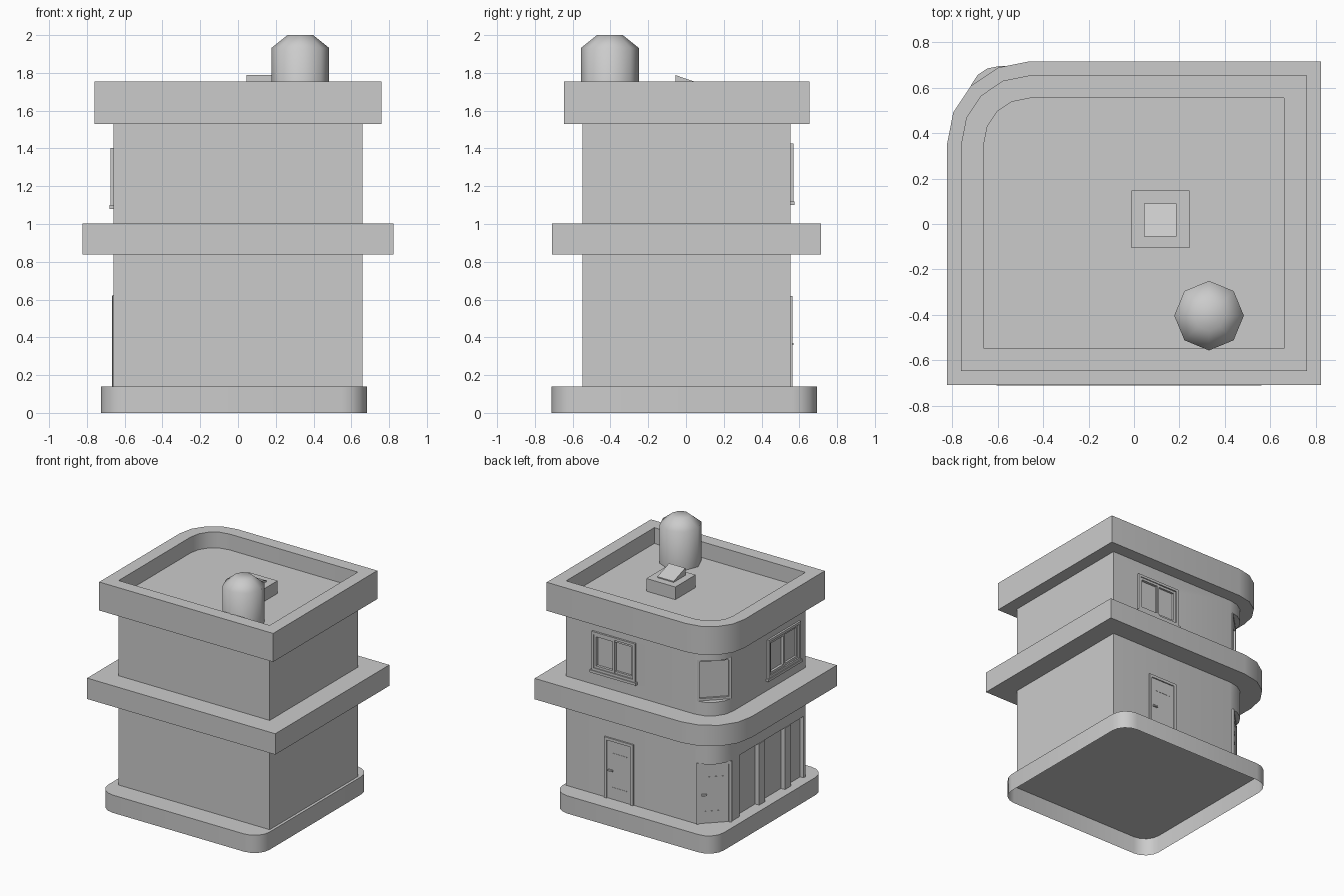
import bpy, bmesh, math
from mathutils import Matrix, Vector

if "Cube" in bpy.data.objects:
    bpy.data.objects.remove(bpy.data.objects["Cube"])


def finish(name, bm, angle=30):
    mesh = bpy.data.meshes.new(name)
    bmesh.ops.recalc_face_normals(bm, faces=bm.faces[:])
    bm.to_mesh(mesh)
    bm.free()
    ob = bpy.data.objects.new(name, mesh)
    bpy.context.collection.objects.link(ob)
    smooth(ob, angle)
    return ob


def activate(ob):
    bpy.ops.object.select_all(action='DESELECT')
    ob.select_set(True)
    bpy.context.view_layer.objects.active = ob


def smooth(ob, angle=30):
    activate(ob)
    bpy.ops.object.shade_smooth_by_angle(angle=math.radians(angle))


def loft(name, rings, angle=30, cap_start=True, cap_end=True):
    """Skin a list of (outline, z) rings."""
    bm = bmesh.new()
    loops = [[bm.verts.new((x, y, z)) for x, y in pts] for pts, z in rings]
    n = len(loops[0])
    for a, b in zip(loops, loops[1:]):
        for i in range(n):
            j = (i + 1) % n
            bm.faces.new((a[i], a[j], b[j], b[i]))
    if cap_start:
        bm.faces.new(loops[0])
    if cap_end:
        bm.faces.new(loops[-1])
    return finish(name, bm, angle)


def arc(cx, cy, r, a0, a1, n=4):
    return [(cx + r * math.cos(math.radians(a0 + (a1 - a0) * i / n)),
             cy + r * math.sin(math.radians(a0 + (a1 - a0) * i / n))) for i in range(n + 1)]


def plan(d):
    """Building outline grown by d: three square corners, one round corner."""
    return [(-0.66 - d, -0.547 - d), (0.66 + d, -0.547 - d), (0.66 + d, 0.553 + d)] + \
        arc(-0.46, 0.353, 0.2 + d, 90, 180)


# walls: origin, direction along the wall, outward direction
S = math.sqrt(0.5)
BACK = (Vector((0, 0.553, 0)), Vector((1, 0, 0)), Vector((0, 1, 0)))
LEFT = (Vector((-0.66, 0, 0)), Vector((0, 1, 0)), Vector((-1, 0, 0)))
CORNER = (Vector((-0.46 - 0.152 * S, 0.353 + 0.152 * S, 0)), Vector((S, S, 0)), Vector((-S, S, 0)))


def box(name, wall, u, n, z):
    o, ud, nd = wall
    bm = bmesh.new()
    bmesh.ops.create_cube(bm, size=1)
    for v in bm.verts:
        c = v.co + Vector((0.5, 0.5, 0.5))
        v.co = o + ud * (u[0] + (u[1] - u[0]) * c.x) + nd * (n[0] + (n[1] - n[0]) * c.y) \
            + Vector((0, 0, z[0] + (z[1] - z[0]) * c.z))
    return finish(name, bm)


def carve(ob, *args):
    cut = box("cutter", *args)
    cut.hide_render = True
    m = ob.modifiers.new("cut", 'BOOLEAN')
    m.object, m.operation, m.solver = cut, 'DIFFERENCE', 'EXACT'
    activate(ob)
    bpy.ops.object.modifier_apply(modifier=m.name)
    bpy.data.objects.remove(cut)
    smooth(ob)


def frame(name, wall, u, n, z, t, bottom=True):
    box(name + "_side_a", wall, (u[0], u[0] + t), n, z)
    box(name + "_side_b", wall, (u[1] - t, u[1]), n, z)
    box(name + "_top", wall, (u[0] + t, u[1] - t), n, (z[1] - t, z[1]))
    if bottom:
        box(name + "_bottom", wall, (u[0] + t, u[1] - t), n, (z[0], z[0] + t))


def window(name, wall, u, z):
    frame(name + "_frame", wall, u, (-0.02, 0.015), z, 0.02)
    mid = (u[0] + u[1]) / 2
    frame(name + "_sash_a", wall, (u[0] + 0.02, mid + 0.01), (-0.02, 0.004), (z[0] + 0.02, z[1] - 0.02), 0.018)
    frame(name + "_sash_b", wall, (mid - 0.01, u[1] - 0.02), (-0.02, 0.008), (z[0] + 0.02, z[1] - 0.02), 0.018)
    box(name + "_glass", wall, (u[0] + 0.03, u[1] - 0.03), (-0.02, -0.012), (z[0] + 0.03, z[1] - 0.03))
    box(name + "_sill", wall, (u[0] - 0.012, u[1] + 0.012), (-0.02, 0.021), (z[0] - 0.02, z[0]))


def door(name, wall, u, z):
    frame(name + "_frame", wall, u, (-0.02, 0.012), z, 0.022, False)
    box(name + "_leaf", wall, (u[0] + 0.022, u[1] - 0.022), (-0.02, 0.003), (z[0], z[1] - 0.022))
    zh = 0.365
    box(name + "_handle", wall, (u[1] - 0.075, u[1] - 0.035), (0.003, 0.016), (zh - 0.006, zh + 0.006))
    for k, zz in enumerate((z[0] + 0.09, z[1] - 0.12)):
        box(f"{name}_groove_{k}", wall, (u[0] + 0.06, u[1] - 0.06), (0.002, 0.005), (zz, zz + 0.005))


# base plinth, open underneath
x0, x1, y0, y1, r = -0.725, 0.682, -0.711, 0.694, 0.13
foot = arc(x1 - r, y0 + r, r, -90, 0) + arc(x1 - r, y1 - r, r, 0, 90) + \
    arc(x0 + r, y1 - r, r, 90, 180) + arc(x0 + r, y0 + r, r, 180, 270)
loft("base_plinth", [(foot, 0), (foot, 0.14)], cap_start=False)

# storeys, slab between them, roof with parapet
lower = loft("lower_storey", [(plan(0), 0.14), (plan(0), 0.84)])
upper = loft("upper_storey", [(plan(0), 1.0), (plan(0), 1.53)])
loft("floor_slab", [(plan(0.162), 0.838), (plan(0.162), 1.003)])
loft("roof_parapet", [(plan(0.1), 1.53), (plan(0.1), 1.755), (plan(0), 1.755), (plan(0), 1.63)])

# openings
carve(upper, CORNER, (-0.125, 0.125), (-0.01, 0.2), (1.11, 1.435))
carve(lower, CORNER, (-0.128, 0.128), (-0.005, 0.2), (0.1, 0.62))
carve(lower, LEFT, (-0.525, 0.275), (-0.03, 0.1), (0.1, 0.625))
carve(upper, BACK, (0.06, 0.42), (-0.02, 0.1), (1.13, 1.41))
carve(upper, LEFT, (-0.46, -0.08), (-0.02, 0.1), (1.11, 1.39))

# windows and doors
window("back_window", BACK, (0.05, 0.43), (1.12, 1.425))
window("left_window", LEFT, (-0.47, -0.07), (1.10, 1.403))
frame("corner_window_frame", CORNER, (-0.125, 0.125), (-0.02, 0.006), (1.11, 1.435), 0.018)
door("back_door", BACK, (0.068, 0.322), (0.14, 0.62))
door("corner_door", CORNER, (-0.128, 0.128), (0.14, 0.62))

# shopfront posts on the left side
for i, c in enumerate((0.0, -0.322)):
    box(f"shopfront_post_{i}", LEFT, (c - 0.036, c + 0.036), (-0.03, 0.005), (0.14, 0.625))

# roof hatch box with sloped cap
WORLD = (Vector((0, 0, 0)), Vector((1, 0, 0)), Vector((0, 1, 0)))
box("hatch_box", WORLD, (-0.01, 0.243), (-0.105, 0.147), (1.62, 1.73))
cap = box("hatch_cap", WORLD, (0.045, 0.187), (-0.055, 0.09), (1.725, 1.788))
for v in cap.data.vertices:
    if v.co.z > 1.75 and v.co.y > 0:
        v.co.z = 1.738

# water tank with domed top


def octagon(rad):
    return arc(0.33, -0.403, rad, 0, 315, 7)


loft("water_tank", [(octagon(0.153), 1.625), (octagon(0.153), 1.932), (octagon(0.068), 2.0)], 60)
